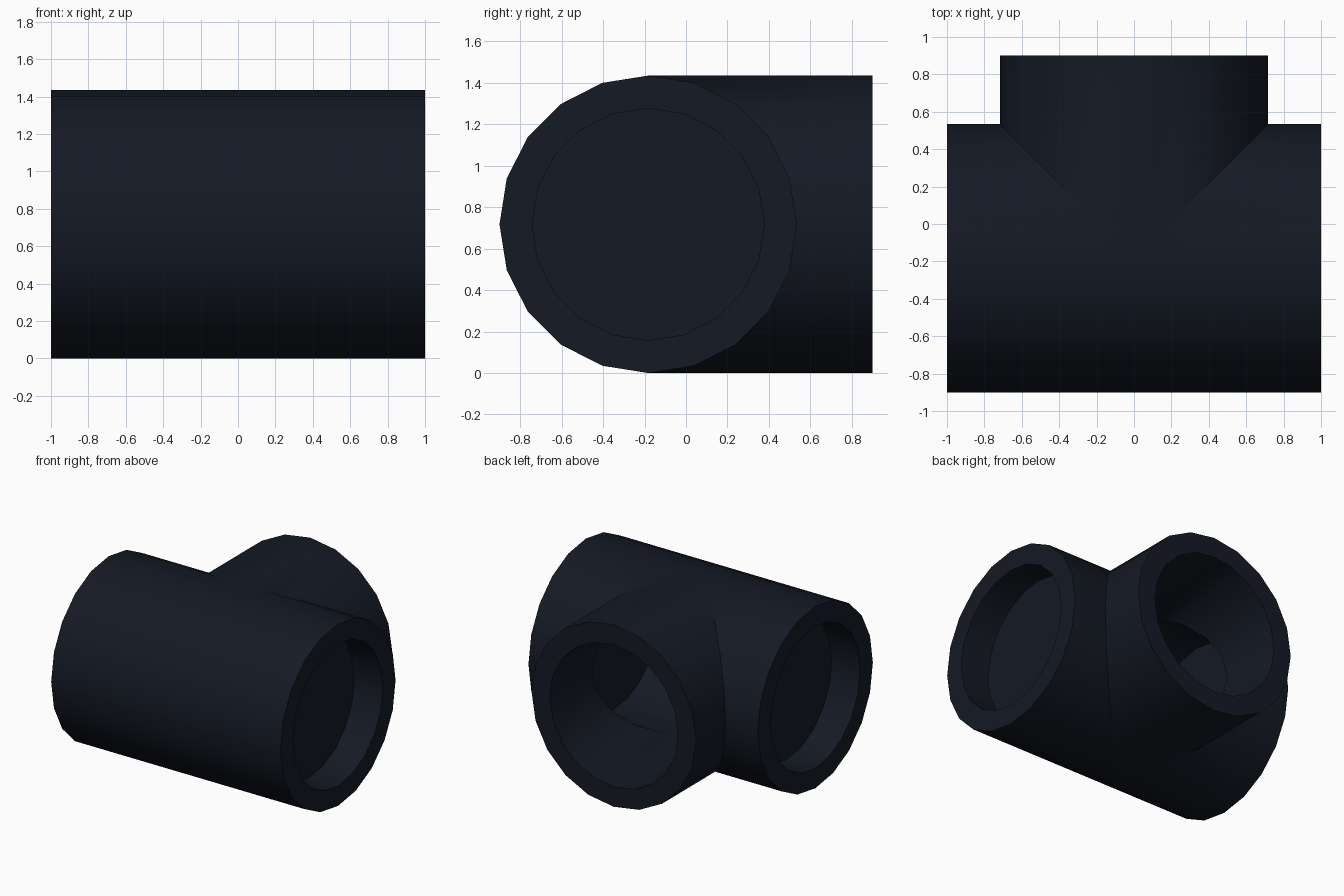
import bpy, bmesh, math

if "Cube" in bpy.data.objects:
    bpy.data.objects.remove(bpy.data.objects["Cube"])

SIDES = 20
R_OUT, R_IN = 0.7175, 0.56
CY, CZ = -0.1825, 0.7175      # centre of the run
RUN, BRANCH = 1.0, 0.90       # ends along x and y
CAP_X = 0.75                  # depth of the blind sockets

mat = bpy.data.materials.new("dark_plastic")
mat.diffuse_color = (0.007, 0.010, 0.018, 1)
mat.use_nodes = True
mat.node_tree.nodes["Principled BSDF"].inputs["Base Color"].default_value = mat.diffuse_color


def circle(r):
    return [(r * math.cos(2 * math.pi * i / SIDES), r * math.sin(2 * math.pi * i / SIDES))
            for i in range(SIDES)]


def strip(bm, a, b):
    """Join two closed loops of points with quads."""
    va, vb = [[bm.verts.new(p) for p in loop] for loop in (a, b)]
    for i in range(SIDES):
        j = (i + 1) % SIDES
        bm.faces.new((va[i], va[j], vb[j], vb[i]))


def run_end(r, s):
    return [(s * RUN, CY + p, CZ + q) for p, q in circle(r)]


def branch_end(r):
    return [(p, BRANCH, CZ + q) for p, q in circle(r)]


def finish(bm, name):
    bmesh.ops.remove_doubles(bm, verts=bm.verts, dist=1e-4)
    bmesh.ops.dissolve_degenerate(bm, edges=bm.edges, dist=1e-5)
    bmesh.ops.recalc_face_normals(bm, faces=bm.faces)
    me = bpy.data.meshes.new(name)
    bm.to_mesh(me)
    bm.free()
    me.materials.append(mat)
    ob = bpy.data.objects.new(name, me)
    bpy.context.collection.objects.link(ob)
    return ob


# Tee body: outer and inner walls meet along mitred seams
bm = bmesh.new()
for r in (R_OUT, R_IN):
    for s in (-1, 1):
        seam = [(s * max(p, 0), CY + p, CZ + q) for p, q in circle(r)]
        strip(bm, run_end(r, s), seam)
    seam = [(p, CY + abs(p), CZ + q) for p, q in circle(r)]
    strip(bm, branch_end(r), seam)
# Flat rims
for s in (-1, 1):
    strip(bm, run_end(R_OUT, s), run_end(R_IN, s))
strip(bm, branch_end(R_OUT), branch_end(R_IN))
body = finish(bm, "tee_body")
bpy.context.view_layer.objects.active = body
body.select_set(True)
bpy.ops.object.shade_smooth_by_angle(angle=math.radians(30))

# Discs closing the two run sockets
for s, name in ((-1, "left_socket_floor"), (1, "right_socket_floor")):
    bm = bmesh.new()
    f = bm.faces.new([bm.verts.new((s * CAP_X, CY + p, CZ + q)) for p, q in circle(R_IN)])
    ob = finish(bm, name)
    if ob.data.polygons[0].normal.x * s < 0:
        ob.data.flip_normals()
